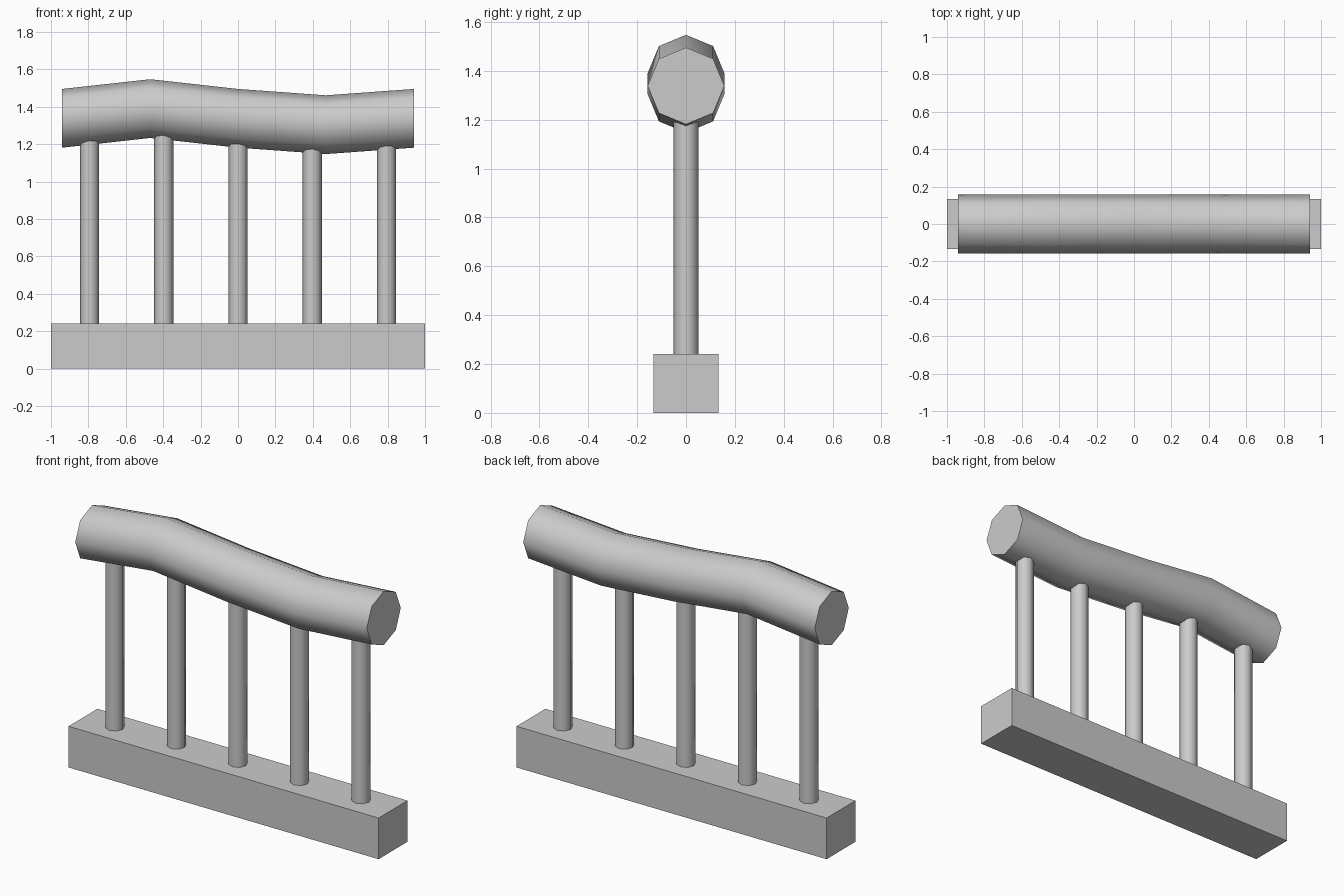
import bpy, bmesh, math

if "Cube" in bpy.data.objects:
    bpy.data.objects.remove(bpy.data.objects["Cube"])

# Rail centre line: (x, z)
PATH = [(-0.94, 1.338), (-0.47, 1.39), (0, 1.338), (0.47, 1.304), (0.94, 1.338)]
RAIL_R = 0.157
SIDES = 8


def rail_z(x):
    for (x0, z0), (x1, z1) in zip(PATH, PATH[1:]):
        if x <= x1:
            return z0 + (z1 - z0) * (x - x0) / (x1 - x0)


def smooth(obj):
    bpy.ops.object.select_all(action='DESELECT')
    obj.select_set(True)
    bpy.context.view_layer.objects.active = obj
    bpy.ops.object.shade_smooth_by_angle(angle=math.radians(50))


# Base beam
bpy.ops.mesh.primitive_cube_add(size=1, location=(0, 0, 0.12))
base = bpy.context.object
base.name = "base_beam"
base.scale = (2, 0.266, 0.24)

# Wavy octagonal handrail
bm = bmesh.new()
rings = []
for x, z in PATH:
    angles = [2 * math.pi * i / SIDES for i in range(SIDES)]
    rings.append([bm.verts.new((x, RAIL_R * math.cos(a), z + RAIL_R * math.sin(a))) for a in angles])
for a, b in zip(rings, rings[1:]):
    for i in range(SIDES):
        j = (i + 1) % SIDES
        bm.faces.new((a[i], a[j], b[j], b[i]))
bm.faces.new(rings[0])
bm.faces.new(rings[-1])
bmesh.ops.recalc_face_normals(bm, faces=bm.faces)
mesh = bpy.data.meshes.new("handrail")
bm.to_mesh(mesh)
bm.free()
rail = bpy.data.objects.new("handrail", mesh)
bpy.context.collection.objects.link(rail)
smooth(rail)

# Round balusters, tops sunk into the rail and feet into the base
for i in range(5):
    x = (i - 2) * 0.397
    bottom, top = 0.22, rail_z(x) - 0.1
    bpy.ops.mesh.primitive_cylinder_add(vertices=SIDES, radius=0.051, depth=top - bottom,
                                        location=(x, 0, (top + bottom) / 2))
    post = bpy.context.object
    post.name = f"baluster_{i + 1}"
    smooth(post)
